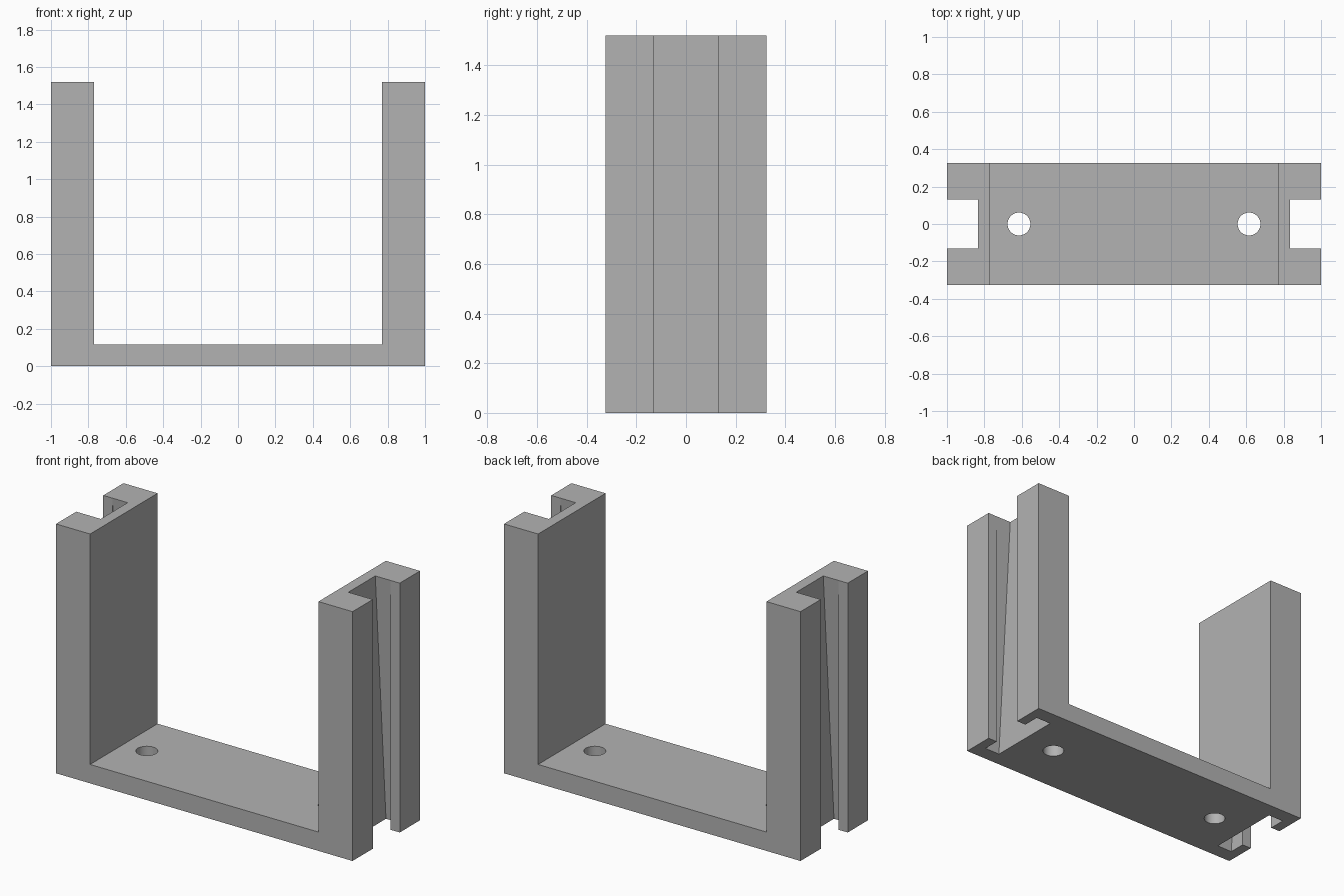
import bpy
import bmesh
from mathutils import Matrix

if "Cube" in bpy.data.objects:
    bpy.data.objects.remove(bpy.data.objects["Cube"], do_unlink=True)

# Main dimensions
HEIGHT, DEPTH, FLOOR = 1.52, 0.325, 0.115
INNER, OUTER = 0.77, 1.0
MOUTH, LIP_X, BACK_X = 0.13, 0.938, 0.835
BOTTOM_SLOT = 0.233
HOLE_X, HOLE_R = 0.615, 0.061

grey = bpy.data.materials.new("plain grey")
grey.use_nodes = True
colour = (0.45, 0.45, 0.45, 1)
grey.diffuse_color = colour
grey.node_tree.nodes["Principled BSDF"].inputs["Base Color"].default_value = colour


def arm_section(bm, z, slot):
    """Arm outline with an undercut slot of the given half width."""
    half = [(INNER, DEPTH), (OUTER, DEPTH), (OUTER, MOUTH),
            (LIP_X, MOUTH), (LIP_X, slot), (BACK_X, slot)]
    outline = [(x, -y) for x, y in half] + half[::-1]
    return [bm.verts.new((x, y, z)) for x, y in outline]


# Arm: the slot is undercut at the bottom and tapers to its mouth width on top
bm = bmesh.new()
low = arm_section(bm, 0, BOTTOM_SLOT)
high = arm_section(bm, HEIGHT, MOUTH)
bm.faces.new(low[::-1])
bm.faces.new(high)
count = len(low)
for i in range(count):
    j = (i + 1) % count
    side = bm.faces.new((low[i], low[j], high[j], high[i]))
inner = side  # last side closes the outline along the inner wall
bmesh.ops.bisect_plane(bm, geom=[inner, *inner.edges, *inner.verts],
                       plane_co=(0, 0, FLOOR), plane_no=(0, 0, 1))
bmesh.ops.remove_doubles(bm, verts=bm.verts[:], dist=0.0001)

# Floor: pull the lower part of the inner wall out to the centre
foot = next(f for f in bm.faces
            if all(abs(v.co.x - INNER) < 0.001 and v.co.z < FLOOR + 0.001 for v in f.verts))
pulled = bmesh.ops.extrude_face_region(bm, geom=[foot])["geom"]
for v in pulled:
    if isinstance(v, bmesh.types.BMVert):
        v.co.x = 0
bmesh.ops.delete(bm, geom=[f for f in bm.faces if all(abs(v.co.x) < 0.001 for v in f.verts)],
                 context="FACES_ONLY")

# Mirror to the other side and clean up flush seams
copy = bmesh.ops.duplicate(bm, geom=bm.verts[:] + bm.edges[:] + bm.faces[:])["geom"]
bmesh.ops.transform(bm, matrix=Matrix.Scale(-1, 4, (1, 0, 0)),
                    verts=[g for g in copy if isinstance(g, bmesh.types.BMVert)])
bmesh.ops.remove_doubles(bm, verts=bm.verts[:], dist=0.0001)
bmesh.ops.dissolve_limit(bm, angle_limit=0.01, verts=bm.verts[:], edges=bm.edges[:])
bmesh.ops.recalc_face_normals(bm, faces=bm.faces[:])

mesh = bpy.data.meshes.new("bracket")
bm.to_mesh(mesh)
bm.free()
mesh.materials.append(grey)
bracket = bpy.data.objects.new("bracket", mesh)
bpy.context.collection.objects.link(bracket)

# Screw holes through the floor
for x in (-HOLE_X, HOLE_X):
    bpy.ops.mesh.primitive_cylinder_add(vertices=48, radius=HOLE_R, depth=FLOOR * 3,
                                        location=(x, 0, FLOOR / 2))
    cutter = bpy.context.object
    cutter.name = "hole_cutter"
    cutter.hide_render = True
    cutter.data.materials.append(grey)
    bpy.context.view_layer.objects.active = bracket
    cut = bracket.modifiers.new("screw_hole", "BOOLEAN")
    cut.operation = "DIFFERENCE"
    cut.solver = "EXACT"
    cut.object = cutter
    bpy.ops.object.modifier_apply(modifier=cut.name)
    bpy.data.objects.remove(cutter, do_unlink=True)

# Smooth hole walls, sharp corners
bpy.ops.object.select_all(action="DESELECT")
bracket.select_set(True)
bpy.context.view_layer.objects.active = bracket
bpy.ops.object.shade_smooth_by_angle()
